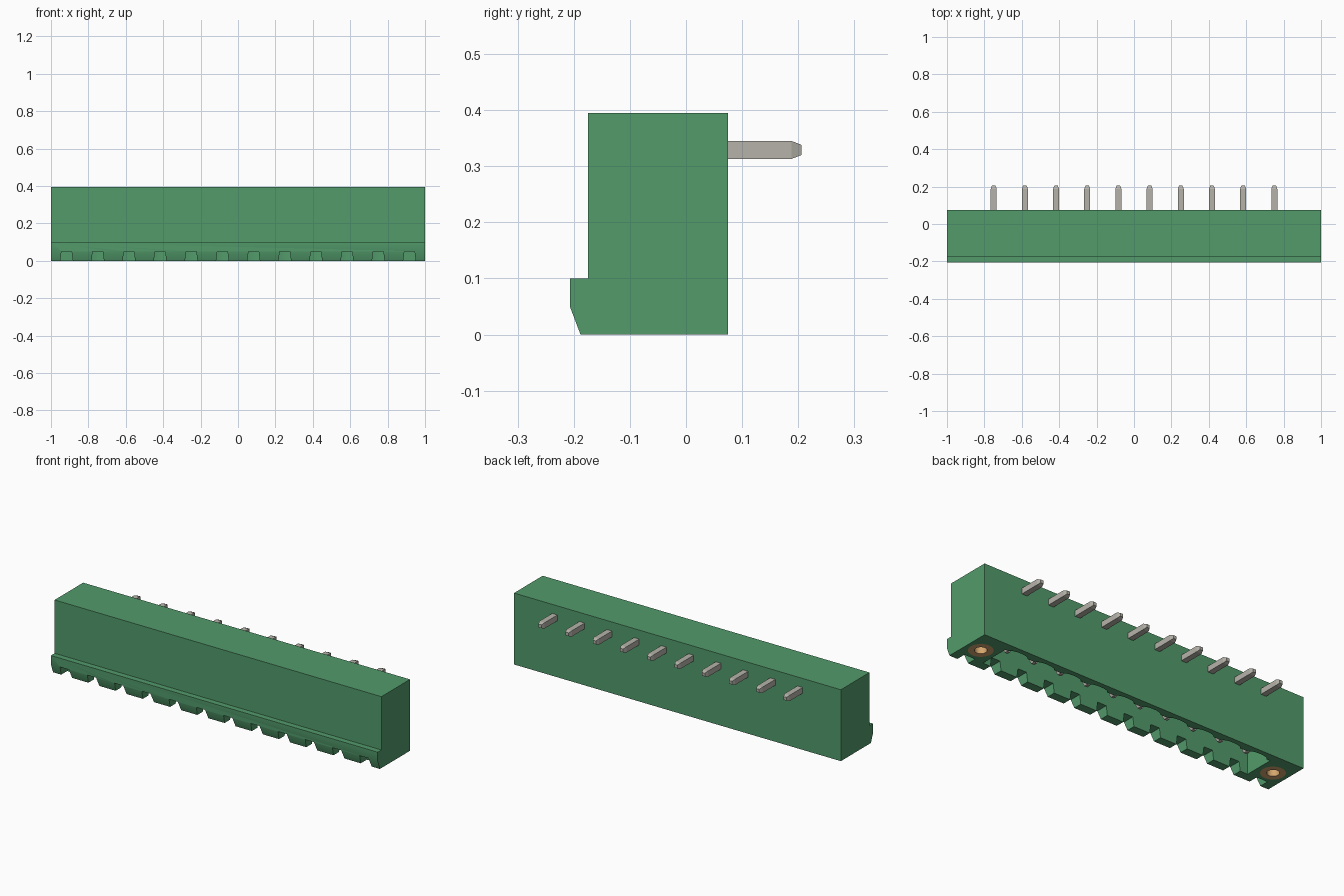
import bpy, bmesh, math
from mathutils import Vector

cube = bpy.data.objects.get("Cube")
if cube:
    bpy.data.objects.remove(cube, do_unlink=True)

PITCH = 1 / 6
POLES = 10
PIN_Z, PIN_Y = 0.329, -0.053
SCREW_X = 5.5 * PITCH


def material(name, rgb):
    m = bpy.data.materials.new(name)
    m.use_nodes = True
    m.diffuse_color = (*rgb, 1)
    m.node_tree.nodes["Principled BSDF"].inputs["Base Color"].default_value = (*rgb, 1)
    return m


GREEN = material("housing green", (0.085, 0.328, 0.147))
TIN = material("tin grey", (0.46, 0.45, 0.40))
BRASS = material("brass", (0.66, 0.38, 0.155))


def finish(bm, name, mat):
    bmesh.ops.recalc_face_normals(bm, faces=bm.faces)
    mesh = bpy.data.meshes.new(name)
    bm.to_mesh(mesh)
    bm.free()
    obj = bpy.data.objects.new(name, mesh)
    bpy.context.collection.objects.link(obj)
    mesh.materials.append(mat)
    return obj


def prism(bm, points, direction):
    """Extrude a closed outline along a direction."""
    face = bm.faces.new([bm.verts.new(p) for p in points])
    new = bmesh.ops.extrude_face_region(bm, geom=[face])["geom"]
    bmesh.ops.translate(bm, vec=direction,
                        verts=[v for v in new if isinstance(v, bmesh.types.BMVert)])


def circle(x, y, z, r, n=32):
    return [(x + r * math.cos(math.tau * i / n), y + r * math.sin(math.tau * i / n), z)
            for i in range(n)]


def smooth(obj):
    bpy.ops.object.select_all(action="DESELECT")
    obj.select_set(True)
    bpy.context.view_layer.objects.active = obj
    bpy.ops.object.shade_smooth_by_angle(angle=math.radians(30))


def cut(obj, bm, name):
    """Subtract a cutter and discard it."""
    cutter = finish(bm, name, GREEN)
    cutter.hide_render = True
    mod = obj.modifiers.new(name, "BOOLEAN")
    mod.operation, mod.solver, mod.object = "DIFFERENCE", "EXACT", cutter
    bpy.context.view_layer.objects.active = obj
    bpy.ops.object.modifier_apply(modifier=mod.name)
    bpy.data.objects.remove(cutter, do_unlink=True)


# Housing: side profile with the chamfered front ridge
profile = [(-0.175, 0.395), (0.075, 0.395), (0.075, 0), (-0.188, 0),
           (-0.207, 0.05), (-0.207, 0.1), (-0.175, 0.1)]
bm = bmesh.new()
prism(bm, [(-1, y, z) for y, z in profile], (2, 0, 0))
housing = finish(bm, "housing", GREEN)

# Plug cavity: straight front wall, scalloped back wall
xs = [(i - (POLES - 1) / 2) * PITCH for i in range(POLES)]
outline = [(-0.83, -0.14), (0.83, -0.14), (0.83, 0.028)]
for x in reversed(xs):
    for k in range(9):
        t = math.pi * k / 8
        outline.append((x + 0.058 * math.cos(t), 0.028 + 0.02 * math.sin(t)))
outline.append((-0.83, 0.028))
bm = bmesh.new()
prism(bm, [(x, y, -0.05) for x, y in outline], (0, 0, 0.33))
cut(housing, bm, "cavity_cutter")

# Tapered notches along the lower front edge
bm = bmesh.new()
for i in range(POLES + 2):
    x = (i - (POLES + 1) / 2) * PITCH
    section = [(-0.04, -0.05), (0.04, -0.05), (0.027, 0.051), (-0.027, 0.051)]
    prism(bm, [(x + dx, -0.25, z) for dx, z in section], (0, 0.115, 0))
cut(housing, bm, "notch_cutter")

# Bores for the threaded inserts
bm = bmesh.new()
for side in (-1, 1):
    prism(bm, circle(side * SCREW_X, PIN_Y, -0.05, 0.062), (0, 0, 0.3))
cut(housing, bm, "bore_cutter")
smooth(housing)

# Threaded inserts: brass sleeves with a blind hole
for side, label in ((1, "left"), (-1, "right")):
    bm = bmesh.new()
    x = side * SCREW_X
    rings = [[bm.verts.new(p) for p in circle(x, PIN_Y, z, r)]
             for z, r in ((0.25, 0.062), (0, 0.062), (0, 0.031), (0.22, 0.031))]
    for a, b in zip(rings, rings[1:]):
        for i in range(len(a)):
            j = (i + 1) % len(a)
            bm.faces.new((a[i], a[j], b[j], b[i]))
    bm.faces.new(rings[0])
    bm.faces.new(rings[-1])
    smooth(finish(bm, label + "_threaded_insert", BRASS))


def bar(bm, start, end, taper=0.018, half=0.016, tip=0.009):
    """Square bar from start to end with a tapered tip."""
    start, end = Vector(start), Vector(end)
    axis = (end - start).normalized()
    u = Vector((1, 0, 0))
    v = axis.cross(u)
    rings = []
    for centre, h in ((start, half), (end - axis * taper, half), (end, tip)):
        rings.append([bm.verts.new(centre + u * a * h + v * b * h)
                      for a, b in ((-1, -1), (1, -1), (1, 1), (-1, 1))])
    for a, b in zip(rings, rings[1:]):
        for i in range(4):
            j = (i + 1) % 4
            bm.faces.new((a[i], a[j], b[j], b[i]))
    bm.faces.new(rings[0])
    bm.faces.new(rings[-1])


# Right-angle contact pins: solder tail at the back, contact in the cavity
for i, x in enumerate(xs):
    bm = bmesh.new()
    bar(bm, (x, PIN_Y - 0.016, PIN_Z), (x, 0.206, PIN_Z))
    bar(bm, (x, PIN_Y, PIN_Z - 0.016), (x, PIN_Y, 0.05))
    finish(bm, f"contact_pin_{i + 1}", TIN)
